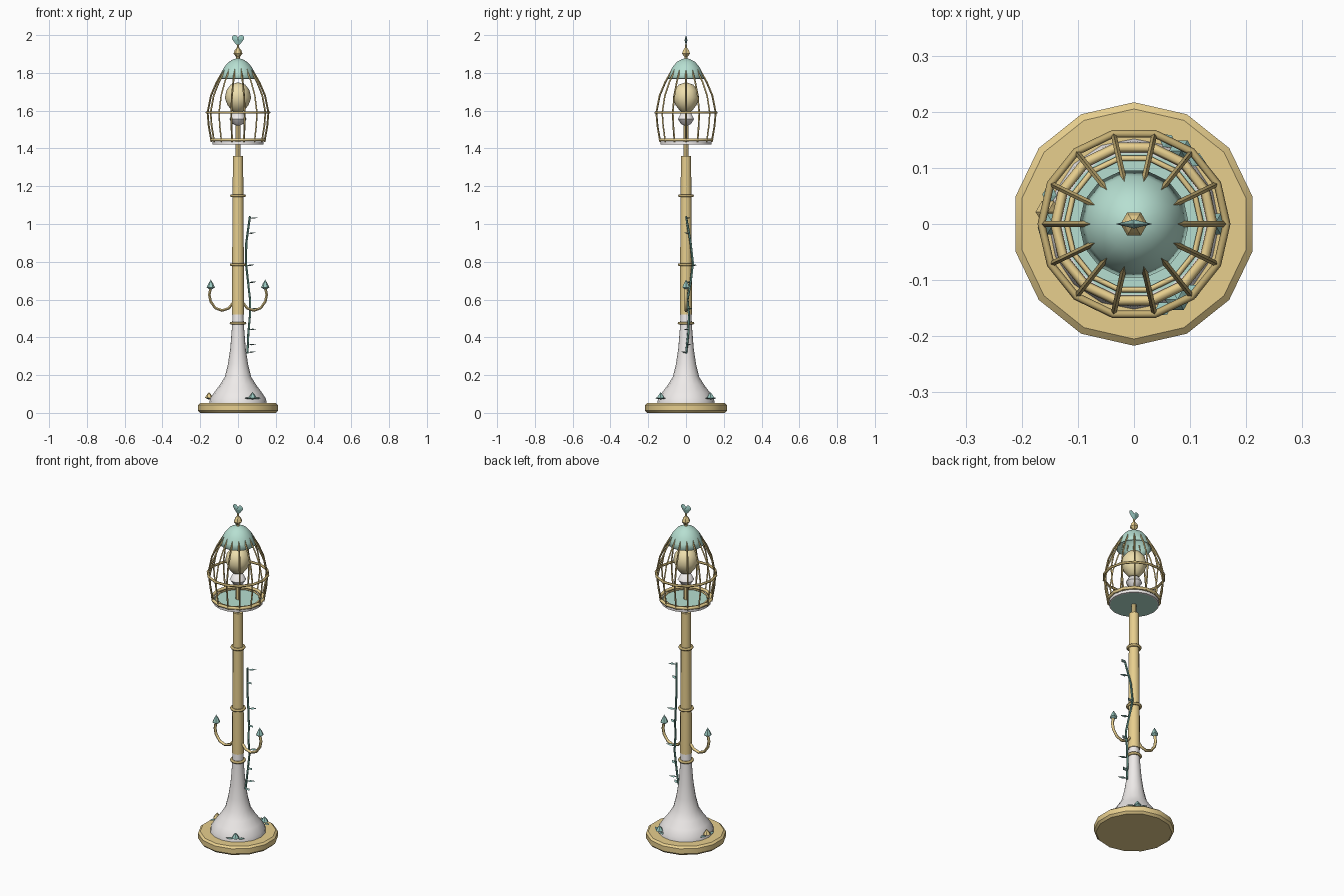
import bpy, bmesh, math
from mathutils import Vector, Matrix

if "Cube" in bpy.data.objects:
    bpy.data.objects.remove(bpy.data.objects["Cube"])


def material(name, r, g, b):
    m = bpy.data.materials.new(name)
    m.diffuse_color = (r, g, b, 1)
    m.use_nodes = True
    m.node_tree.nodes["Principled BSDF"].inputs["Base Color"].default_value = m.diffuse_color
    return m


GOLD = material("gold", 0.80, 0.62, 0.27)
DARK_GOLD = material("dark_gold", 0.55, 0.42, 0.17)
WHITE = material("white", 0.86, 0.83, 0.82)
TEAL = material("teal", 0.47, 0.74, 0.64)
LEAF = material("leaf", 0.32, 0.58, 0.53)
VINE = material("vine", 0.16, 0.36, 0.30)
GLOW = material("glow", 0.86, 0.74, 0.42)


def add_mesh(name, verts, faces, mat, angle=40):
    me = bpy.data.meshes.new(name)
    me.from_pydata([tuple(v) for v in verts], [], faces)
    bm = bmesh.new()
    bm.from_mesh(me)
    bmesh.ops.remove_doubles(bm, verts=bm.verts, dist=1e-5)
    bmesh.ops.recalc_face_normals(bm, faces=bm.faces)
    bm.to_mesh(me)
    bm.free()
    me.materials.append(mat)
    ob = bpy.data.objects.new(name, me)
    bpy.context.collection.objects.link(ob)
    if angle:
        bpy.ops.object.select_all(action='DESELECT')
        ob.select_set(True)
        bpy.context.view_layer.objects.active = ob
        bpy.ops.object.shade_smooth_by_angle(angle=math.radians(angle))
    return ob


def lathe(name, profile, mat, sides=14, angle=40, turn=0.0):
    """Spin (radius, z) points around z."""
    verts, faces = [], []
    for r, z in profile:
        for i in range(sides):
            a = 2 * math.pi * i / sides + turn
            verts.append((r * math.cos(a), r * math.sin(a), z))
    for j in range(len(profile) - 1):
        for i in range(sides):
            k = (i + 1) % sides
            faces.append((j * sides + i, j * sides + k,
                          (j + 1) * sides + k, (j + 1) * sides + i))
    return add_mesh(name, verts, faces, mat, angle)


def ring(name, radius, z, thick, mat, sides=14):
    prof = [(radius + thick * math.cos(k * math.pi / 3),
             z + thick * math.sin(k * math.pi / 3)) for k in range(7)]
    return lathe(name, prof, mat, sides, 65)


def tube(name, pts, radius, mat, sides=5):
    """Sweep a small polygon along a path."""
    pts = [Vector(p) for p in pts]
    verts, faces = [], []
    n = len(pts)
    for j, p in enumerate(pts):
        t = (pts[min(j + 1, n - 1)] - pts[max(j - 1, 0)]).normalized()
        ref = Vector((-p.y, p.x, 0.001)).normalized()
        u = (ref - t * ref.dot(t)).normalized()
        v = t.cross(u)
        for i in range(sides):
            a = 2 * math.pi * i / sides
            verts.append(p + (u * math.cos(a) + v * math.sin(a)) * radius)
    for j in range(n - 1):
        for i in range(sides):
            k = (i + 1) % sides
            faces.append((j * sides + i, j * sides + k,
                          (j + 1) * sides + k, (j + 1) * sides + i))
    faces += [tuple(range(sides)), tuple(range((n - 1) * sides, n * sides))]
    return add_mesh(name, verts, faces, mat, 60)


def leaf(name, pos, yaw, length, width, mat, tilt=0.0):
    """Thin pointed leaf growing out from pos."""
    t = 0.004
    local = [(0, 0, 0), (length * .45, width / 2, 0), (length, 0, 0),
             (length * .45, -width / 2, 0), (length * .45, 0, t), (length * .45, 0, -t)]
    m = Matrix.Translation(pos) @ Matrix.Rotation(yaw, 4, 'Z') @ Matrix.Rotation(-tilt, 4, 'Y')
    faces = [(i, (i + 1) % 4, c) for c in (4, 5) for i in range(4)]
    return add_mesh(name, [m @ Vector(p) for p in local], faces, mat, 0)


def bud(name, pos, r, h, mat):
    ob = lathe(name, [(0, 0), (r, h * .25), (r * .6, h * .6), (0, h)], mat, 6, 0)
    ob.location = pos
    return ob


# base and column
lathe("base_disc", [(0, 0), (0.205, 0), (0.217, 0.012), (0.217, 0.042),
                    (0.205, 0.052), (0, 0.052)], GOLD, 14, 35, math.pi / 14)
lathe("bell_foot", [(0.152, 0.05), (0.148, 0.075), (0.125, 0.11), (0.095, 0.15), (0.07, 0.19),
                    (0.053, 0.26), (0.041, 0.34), (0.033, 0.44), (0.028, 0.53)], WHITE, 16, 60)
lathe("pole", [(0, 0.52), (0.033, 0.52), (0.031, 0.8), (0.027, 1.36), (0, 1.36)], GOLD, 12)
lathe("pole_neck", [(0, 1.35), (0.014, 1.35), (0.014, 1.53), (0, 1.53)], GOLD, 8)
for i, (z, r) in enumerate([(0.475, 0.036), (0.785, 0.036), (1.15, 0.034)]):
    ring(f"pole_ring_{i}", r, z, 0.008, DARK_GOLD, 12)

# side hooks with buds
hook = [(0.028, 0.58), (0.05, 0.553), (0.085, 0.542), (0.12, 0.555),
        (0.145, 0.59), (0.152, 0.625), (0.145, 0.66)]
for side, s in (("left", -1), ("right", 1)):
    tube(f"{side}_hook", [(s * x, 0, z) for x, z in hook], 0.008, GOLD, 6)
    bud(f"{side}_hook_bud", (s * 0.144, 0, 0.65), 0.022, 0.056, LEAF)

# climbing vine
vine = [(0.05, 0.0, 0.315), (0.055, 0.012, 0.42), (0.064, 0.016, 0.52), (0.064, 0.008, 0.6),
        (0.053, 0.026, 0.7), (0.042, 0.037, 0.79), (0.044, 0.025, 0.9), (0.063, 0.0, 1.04)]
tube("vine", vine, 0.006, VINE)
for i, z in enumerate([0.32, 0.36, 0.44, 0.55, 0.69, 0.78, 0.95, 1.03]):
    j = max(k for k in range(len(vine) - 1) if vine[k][2] <= z)
    p, q = Vector(vine[j]), Vector(vine[j + 1])
    pos = p.lerp(q, (z - p.z) / (q.z - p.z))
    leaf(f"vine_leaf_{i}", pos, (-0.5, 0.4)[i % 2], 0.05, 0.026, LEAF, 0.08)

# flower clusters on the foot
for i, (deg, mat) in enumerate([(57, LEAF), (-60, LEAF), (172, GOLD)]):
    a = math.radians(deg)
    out = Vector((math.cos(a), math.sin(a), 0))
    side = Vector((-out.y, out.x, 0))
    bud(f"foot_flower_{i}", out * 0.155 + Vector((0, 0, 0.07)), 0.022, 0.04, mat)
    for k in (-1, 1):
        leaf(f"foot_leaf_{i}_{k}", out * 0.155 + side * k * 0.01 + Vector((0, 0, 0.075)),
             a + k * 1.5, 0.045, 0.026, LEAF, 0.1)

# cage floor
lathe("cage_floor", [(0, 1.42), (0.136, 1.42), (0.136, 1.436), (0.125, 1.436)], WHITE, 18)
lathe("floor_top", [(0, 1.438), (0.128, 1.438)], TEAL, 18, 0)
lathe("floor_underside", [(0, 1.417), (0.13, 1.417)], TEAL, 18, 0)
ring("cage_bottom_ring", 0.14, 1.446, 0.009, GOLD)
ring("cage_inner_ring", 0.12, 1.443, 0.005, GOLD)
ring("cage_middle_ring", 0.165, 1.59, 0.007, DARK_GOLD)

# cage bars
bar = [(0.14, 1.435), (0.155, 1.52), (0.161, 1.59), (0.143, 1.68), (0.113, 1.75), (0.07, 1.825)]
for i in range(14):
    a = 2 * math.pi * i / 14
    tube(f"cage_bar_{i:02d}", [(r * math.cos(a), r * math.sin(a), z) for r, z in bar],
         0.005, DARK_GOLD, 4)

# lamp inside
lathe("lamp_socket", [(0, 1.515), (0.028, 1.53), (0.045, 1.555), (0.03, 1.585), (0, 1.595)],
      WHITE, 10, 50)
lathe("lamp_bulb", [(0, 1.585), (0.033, 1.60), (0.056, 1.63), (0.07, 1.668), (0.06, 1.71),
                    (0.038, 1.738), (0, 1.75)], GLOW, 12, 50)

# dome, open underneath
dome = lathe("dome_cap", [(0.098, 1.77), (0.087, 1.80), (0.074, 1.83), (0.05, 1.858),
                          (0.02, 1.874), (0, 1.877)], TEAL, 14, 50)
solid = dome.modifiers.new("thickness", 'SOLIDIFY')
solid.thickness = 0.006

# finial and heart
lathe("finial", [(0, 1.865), (0.01, 1.87), (0.01, 1.885), (0.024, 1.902), (0.018, 1.92),
                 (0.007, 1.932), (0.005, 1.95), (0, 1.95)], GOLD, 6, 0)
half = [(0, 1.942), (0.018, 1.96), (0.033, 1.98), (0.031, 1.993), (0.02, 2.0),
        (0.008, 1.997), (0, 1.986)]
outline = half + [(-x, z) for x, z in half[-2:0:-1]]
n = len(outline)
verts = [(x, 0, z) for x, z in outline] + [(0, -0.008, 1.973), (0, 0.008, 1.973)]
add_mesh("heart", verts, [(i, (i + 1) % n, c) for c in (n, n + 1) for i in range(n)], LEAF, 0)
